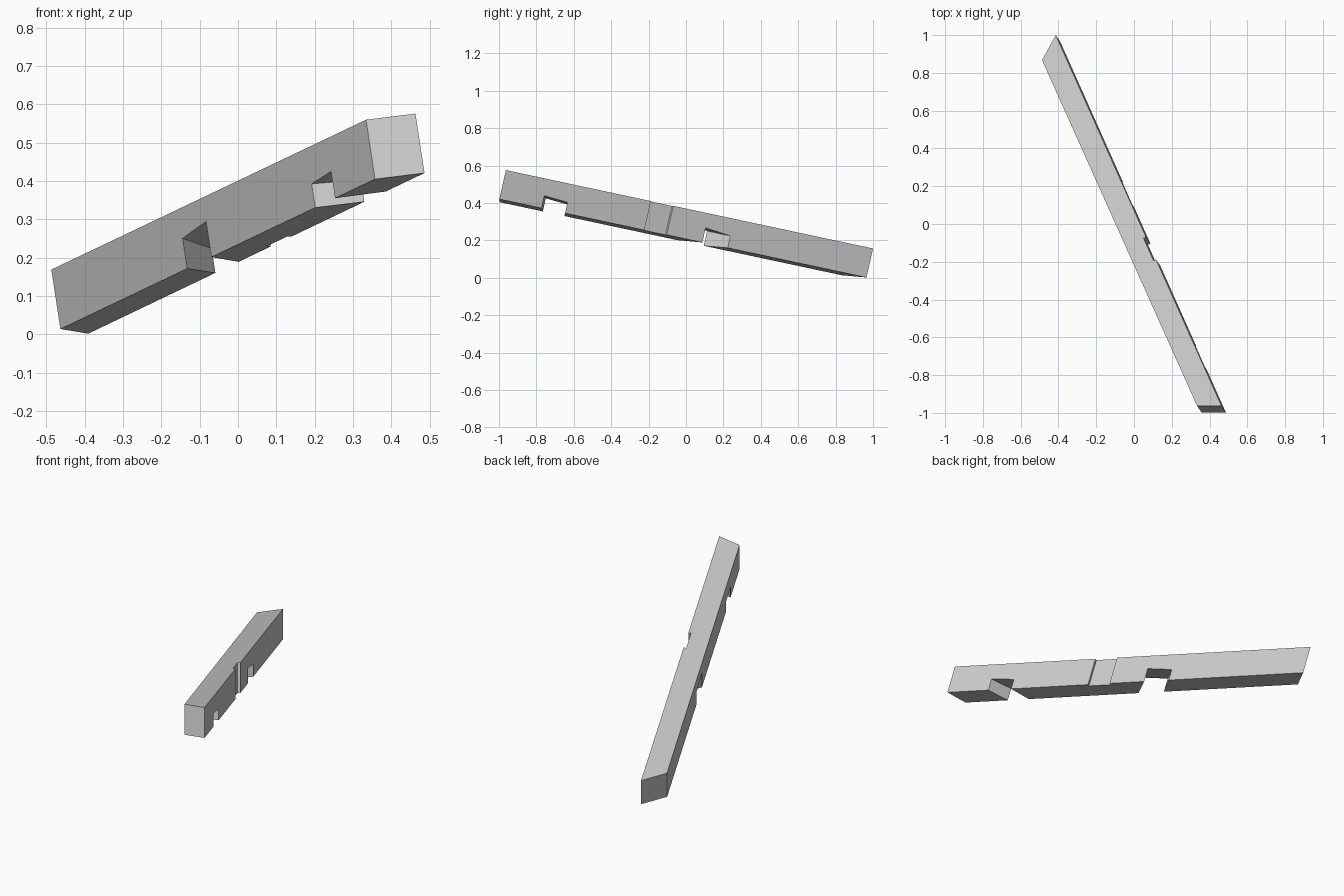
import bpy
import bmesh
from mathutils import Vector

cube = bpy.data.objects.get("Cube")
if cube:
    bpy.data.objects.remove(cube, do_unlink=True)

grey = bpy.data.materials.new("plain_grey")
grey.use_nodes = True
colour = (0.6, 0.6, 0.6, 1)
grey.diffuse_color = colour
grey.node_tree.nodes["Principled BSDF"].inputs["Base Color"].default_value = colour

# Top edges of the tilted beam, and the slanted direction down its ends
NEAR_L, NEAR_R = Vector((0.334, -0.963, 0.56)), Vector((0.463, -0.963, 0.576))
FAR_L, FAR_R = Vector((-0.487, 0.868, 0.169)), Vector((-0.414, 1.0, 0.157))
DOWN = Vector((0.0235, -0.035, -0.155))


def on_beam(along, across, depth):
    """Point from fractions of the beam's length, width and height."""
    left = NEAR_L.lerp(FAR_L, along)
    right = NEAR_R.lerp(FAR_R, along)
    return left + (right - left) * across + DOWN * depth


def hexahedron(name, corners):
    """Six-sided solid: four corners of one end, then four of the other."""
    bm = bmesh.new()
    v = [bm.verts.new(c) for c in corners]
    bm.faces.new(v[:4])
    bm.faces.new(v[4:])
    for i in range(4):
        j = (i + 1) % 4
        bm.faces.new((v[i], v[j], v[j + 4], v[i + 4]))
    bmesh.ops.recalc_face_normals(bm, faces=bm.faces)
    mesh = bpy.data.meshes.new(name)
    bm.to_mesh(mesh)
    bm.free()
    mesh.materials.append(grey)
    obj = bpy.data.objects.new(name, mesh)
    bpy.context.collection.objects.link(obj)
    return obj


def cut(target, cutter):
    cutter.hide_render = True
    mod = target.modifiers.new(cutter.name, "BOOLEAN")
    mod.operation = "DIFFERENCE"
    mod.solver = "EXACT"
    mod.object = cutter
    bpy.context.view_layer.objects.active = target
    bpy.ops.object.modifier_apply(modifier=mod.name)
    bpy.data.objects.remove(cutter, do_unlink=True)


def cross_notch(name, left, right):
    """Notch through the underside; each side gives (along, roof) near and far."""
    corners = []
    for i in range(2):
        a = on_beam(left[i][0], 0, left[i][1])
        b = on_beam(right[i][0], 1, right[i][1])
        over = (b - a) * 0.3
        a, b = a - over, b + over
        corners += [a, b, b + DOWN, a + DOWN]
    return hexahedron(name, corners)


beam = hexahedron("beam", [on_beam(f, t, h) for f in (0, 1)
                           for t, h in ((0, 0), (1, 0), (1, 1), (0, 1))])

# Two skewed lap notches under the beam
cut(beam, cross_notch("front_notch", ((0.127, 0.55), (0.19, 0.6)),
                      ((0.115, 0.57), (0.179, 0.63))))
cut(beam, cross_notch("rear_notch", ((0.52, 0.4), (0.597, 0.49)),
                      ((0.553, 0.5), (0.622, 0.59))))

# Shallow upright recess in the side
cut(beam, hexahedron("side_recess", [on_beam(f, t, h) for f in (0.395, 0.456)
                                     for t, h in ((0.88, -0.3), (1.3, -0.3),
                                                  (1.3, 1.3), (0.88, 1.3))]))
